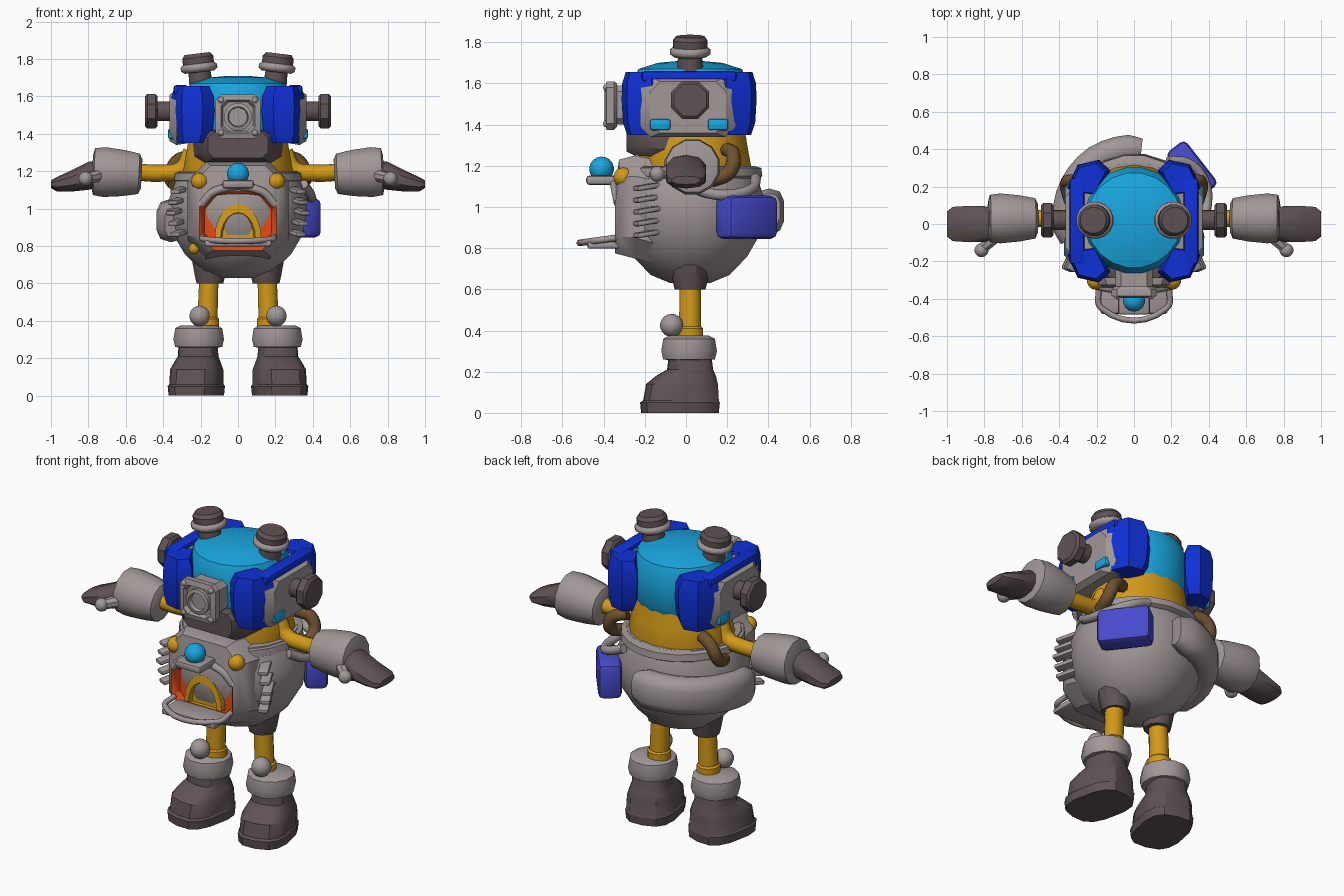
import bpy, bmesh, math
from mathutils import Vector, Matrix

if "Cube" in bpy.data.objects:
    bpy.data.objects.remove(bpy.data.objects["Cube"])


def material(name, *rgb):
    m = bpy.data.materials.new(name)
    m.use_nodes = True
    m.diffuse_color = (*rgb, 1)
    m.node_tree.nodes["Principled BSDF"].inputs["Base Color"].default_value = (*rgb, 1)
    return m


GREY = material("warm_grey", .36, .31, .31)
DARK = material("dark_grey", .115, .085, .09)
CYAN = material("cyan", .01, .38, .74)
BLUE = material("deep_blue", .005, .03, .68)
INDIGO = material("indigo", .065, .07, .62)
GOLD = material("gold", .64, .32, .01)
RED = material("orange_red", .85, .075, .01)
BROWN = material("brown", .16, .085, .03)


def finish(name, bm, mats, angle=35):
    bmesh.ops.recalc_face_normals(bm, faces=bm.faces)
    me = bpy.data.meshes.new(name)
    bm.to_mesh(me)
    bm.free()
    for m in mats if isinstance(mats, tuple) else (mats,):
        me.materials.append(m)
    me.shade_smooth()
    me.set_sharp_from_angle(angle=math.radians(angle))
    ob = bpy.data.objects.new(name, me)
    bpy.context.collection.objects.link(ob)
    return ob


def loft(name, mats, rings, accent=None, angle=35):
    """Skin closed rings and cap both ends; bands from accent on use slot 1."""
    bm = bmesh.new()
    loops = [[bm.verts.new(p) for p in r] for r in rings]
    n = len(loops[0])
    for k, (a, b) in enumerate(zip(loops, loops[1:])):
        for i in range(n):
            f = bm.faces.new((a[i], a[(i + 1) % n], b[(i + 1) % n], b[i]))
            f.material_index = int(accent is not None and k >= accent)
    bm.faces.new(loops[0])
    bm.faces.new(loops[-1]).material_index = int(accent is not None)
    return finish(name, bm, mats, angle)


def oval(cx, cy, z, rx, ry, n=14, power=1.0):
    pts = []
    for i in range(n):
        c, s = math.cos(math.tau * (i + .5) / n), math.sin(math.tau * (i + .5) / n)
        pts.append(Vector((cx + rx * math.copysign(abs(c) ** power, c),
                           cy + ry * math.copysign(abs(s) ** power, s), z)))
    return pts


def lathe(name, mat, profile, origin=(0, 0, 0), axis=(0, 0, 1), n=16, sy=1.0, angle=35):
    """Revolve (radius, distance) pairs about an axis."""
    q = Vector(axis).to_track_quat('Z', 'Y')
    rings = [[Vector(origin) + q @ p for p in oval(0, 0, t, r, r * sy, n)] for r, t in profile]
    return loft(name, mat, rings, angle=angle)


def rod(name, mat, a, b, r1, r2=None, n=12):
    d = Vector(b) - Vector(a)
    return lathe(name, mat, [(r1, 0), (r2 or r1, d.length)], a, d, n)


def ball(name, mat, at, r):
    bm = bmesh.new()
    bmesh.ops.create_uvsphere(bm, u_segments=14, v_segments=9, radius=r,
                              matrix=Matrix.Translation(at))
    return finish(name, bm, mat, 60)


def box(name, mat, at, size, bevel=.02, turn=0, tilt=0):
    bm = bmesh.new()
    bmesh.ops.create_cube(bm, size=1, matrix=Matrix.Diagonal((*size, 1)))
    bmesh.ops.bevel(bm, geom=bm.edges[:], offset=bevel, segments=2, affect='EDGES', profile=.5)
    bmesh.ops.transform(bm, verts=bm.verts, matrix=Matrix.Translation(at)
                        @ Matrix.Rotation(turn, 4, 'Z') @ Matrix.Rotation(tilt, 4, 'X'))
    return finish(name, bm, mat)


def tube(name, mat, points, r):
    cu = bpy.data.curves.new(name, 'CURVE')
    cu.dimensions, cu.bevel_depth, cu.bevel_resolution = '3D', r, 2
    cu.resolution_u, cu.use_fill_caps = 6, True
    sp = cu.splines.new('BEZIER')
    sp.bezier_points.add(len(points) - 1)
    for bp, p in zip(sp.bezier_points, points):
        bp.co, bp.handle_left_type, bp.handle_right_type = p, 'AUTO', 'AUTO'
    cu.materials.append(mat)
    ob = bpy.data.objects.new(name, cu)
    bpy.context.collection.objects.link(ob)
    bpy.ops.object.select_all(action='DESELECT')
    ob.select_set(True)
    bpy.context.view_layer.objects.active = ob
    bpy.ops.object.convert(target='MESH')
    bpy.context.object.data.shade_smooth()


def panel(hx, z0, z1, y, c):
    """Chamfered rectangle facing the front."""
    return [Vector((x, y, z)) for x, z in (
        (-hx, z0 + c), (-hx + c, z0), (hx - c, z0), (hx, z0 + c),
        (hx, z1 - c), (hx - c, z1), (c - hx, z1), (-hx, z1 - c))]


# Torso, neck and collar
lathe("torso", GREY, [(.1, .63), (.2, .67), (.29, .76), (.35, .86), (.37, .96), (.37, 1.06),
                      (.34, 1.14), (.32, 1.2), (.28, 1.2), (.27, 1.12)], (0, .02, 0), n=20, sy=.97, angle=50)
lathe("neck", GOLD, [(.28, 1.1), (.3, 1.2), (.28, 1.3), (.26, 1.42)], (0, .04, 0), n=18, sy=.92)
lathe("collar", GREY, [(.31, 1.13), (.345, 1.15), (.34, 1.19), (.3, 1.2)], (0, .03, 0), n=20)

# Chest with recessed furnace mouth
loft("furnace_chest", (GREY, RED), [
    panel(.27, .70, 1.21, -.05, .1), panel(.27, .75, 1.25, -.25, .1),
    panel(.235, .77, 1.23, -.325, .09), panel(.205, .775, 1.09, -.345, .08),
    panel(.195, .785, 1.08, -.335, .075), panel(.18, .8, 1.065, -.3, .07)], accent=3)


def arch(k, y):
    return [Vector((.125 * k * math.cos(a), y, .84 + .185 * k * math.sin(a)))
            for a in (math.pi * i / 10 for i in range(11))]


loft("furnace_door", GOLD, [arch(1, -.28), arch(1, -.335), arch(.75, -.34), arch(.68, -.315)])
tube("mouth_brow", GREY, [(-.2, -.33, 1.02), (-.12, -.345, 1.095), (.12, -.345, 1.095), (.2, -.33, 1.02)], .022)
box("furnace_tray", GREY, (0, -.4, .815), (.36, .16, .035), .012)
tube("tray_rim", GREY, [(-.19, -.34, .85), (-.175, -.45, .835), (.175, -.45, .835), (.19, -.34, .85)], .016)
box("lamp_shelf", GREY, (0, -.405, 1.13), (.17, .16, .045), .015)
ball("chest_lamp", CYAN, (0, -.41, 1.185), .06)
ball("lower_rivet", GOLD, (-.235, -.22, .785), .03)

# Head dome, jaw and lens
lathe("head_dome", CYAN, [(.25, 1.36), (.28, 1.42), (.285, 1.6), (.255, 1.67), (.16, 1.7), (.05, 1.71)],
      (0, .02, 0), n=20, angle=45)
loft("jaw", DARK, [panel(.24, 1.24, 1.42, -.08, .04), panel(.2, 1.25, 1.42, -.25, .04),
                   panel(.16, 1.27, 1.41, -.29, .03)])
loft("lens_mount", GREY, [panel(.1, 1.4, 1.59, -.2, .03), panel(.1, 1.4, 1.59, -.35, .03)])
loft("lens_frame", GREY, [panel(.105, 1.39, 1.6, -.335, .03), panel(.12, 1.375, 1.61, -.35, .03),
                          panel(.12, 1.375, 1.61, -.385, .03), panel(.09, 1.405, 1.58, -.395, .03),
                          panel(.08, 1.415, 1.57, -.37, .03)])
lathe("lens_ring", GREY, [(.075, 0), (.075, .03), (.055, .035), (.05, .01)], (0, -.36, 1.49), (0, -1, 0))
for x in (-.09, .09):
    for z in (1.405, 1.58):
        ball("lens_bolt", GREY, (x, -.385, z), .018)

for s in (-1, 1):
    side = "left" if s > 0 else "right"

    # Side head plates, blue corner pads, ears and vents
    plate = [[Vector((s * x, p.x + .01, p.z)) for p in panel(w, z0, z1, 0, .05)]
             for x, w, z0, z1 in ((.2, .25, 1.36, 1.64), (.33, .23, 1.34, 1.63), (.365, .185, 1.36, 1.61))]
    loft(side + "_head_plate", GREY, plate)
    corner = ((.13, -.27), (.19, -.325), (.3, -.3), (.355, -.18), (.33, -.15), (.2, -.13))
    for f, end in ((1, "front"), (-1, "rear")):
        rings = []
        for z, k in ((1.35, .75), (1.41, .96), (1.52, 1.03), (1.6, 1), (1.655, .82)):
            rings.append([Vector((s * (.26 + (x - .26) * k), .015 + f * (-.23 + (y + .23) * k), z))
                          for x, y in corner])
        loft(f"{side}_{end}_head_pad", BLUE, rings, angle=30)
        box(f"{side}_{end}_vent", CYAN, (s * .355, .015 - f * .14, 1.4), (.04, .1, .055), .012)
    box(side + "_head_rail", BLUE, (s * .305, .015, 1.635), (.08, .46, .05), .015)
    rod(side + "_ear_stem", DARK, (s * .34, .02, 1.52), (s * .44, .02, 1.52), .055)
    lathe(side + "_ear_disc", DARK, [(.085, 0), (.1, .012), (.1, .055), (.085, .068)],
          (s * .43, .02, 1.52), (s, 0, 0), 8)

    # Chimneys
    base, lean = (s * .195, .02, 1.64), (s * .12, 0, 1)
    lathe(side + "_chimney", DARK, [(.065, 0), (.06, .1), (.085, .13), (.085, .17), (.07, .19)], base, lean)
    lathe(side + "_chimney_ring", GREY, [(.08, .09), (.1, .105), (.1, .125), (.08, .14)], base, lean, angle=60)

    # Chest rivets, ribs and hose
    ball(side + "_chest_rivet", GOLD, (s * .205, -.305, 1.145), .047)
    for i in range(5):
        box(side + "_rib", GREY, (s * (.335 - .012 * abs(i - 2)), -.19, .87 + .057 * i),
            (.06, .13, .026), .01, s * .45, .15)
    tube(side + "_hose", BROWN, [(s * .25, .2, 1.28), (s * .33, .23, 1.25), (s * .36, .21, 1.17),
                                 (s * .34, .12, 1.13)], .036)

    # Arm, cuff and mitten
    tube(side + "_arm", GOLD, [(s * .25, .03, 1.3), (s * .3, .03, 1.21), (s * .4, .03, 1.19),
                               (s * .55, .03, 1.195)], .046)
    lathe(side + "_arm_cuff", GREY, [(.08, 0), (.112, .015), (.128, .1), (.138, .2), (.13, .255), (.09, .265)],
          (s * .515, .03, 1.185), (s, 0, .05), 12)
    hand = []
    for x, z, ry, rz in ((.74, 1.185, .08, .07), (.8, 1.175, .1, .075), (.9, 1.145, .1, .055),
                         (.97, 1.13, .095, .038), (1, 1.13, .07, .02)):
        hand.append([Vector((s * x, p.x, z + p.y)) for p in oval(0, 0, 0, ry, rz, 10, .8)])
    loft(side + "_mitten", DARK, hand, angle=45)
    rod(side + "_thumb", GREY, (s * .73, -.06, 1.18), (s * .815, -.135, 1.16), .035, .03, 8)
    ball(side + "_thumb_tip", GREY, (s * .815, -.14, 1.16), .038)

    # Leg, hip, ankle and boot
    lathe(side + "_hip", DARK, [(.1, .12), (.085, .04), (.075, 0)], (s * .15, .02, .6), n=10)
    rod(side + "_leg", GOLD, (s * .155, .02, .65), (s * .165, .02, .36), .053, .056)
    lathe(side + "_leg_ring", GOLD, [(.065, 0), (.065, .05), (.055, .06)], (s * .165, .02, .36))
    ball(side + "_ankle_knob", GREY, (s * .205, -.07, .425), .056)
    lathe(side + "_ankle_cuff", GREY, [(.09, .255), (.13, .26), (.14, .3), (.13, .36), (.1, .375)],
          (s * .21, .015, 0), n=12)
    turn = Matrix.Rotation(s * .2, 3, 'Z')
    boot = [[turn @ p + Vector((s * .215, .01, 0)) for p in oval(0, y, z, rx, ry, 14, .7)]
            for z, y, rx, ry in ((0, -.04, .14, .19), (.05, -.04, .145, .195), (.06, -.035, .138, .185),
                                 (.14, -.03, .135, .175), (.18, -.01, .118, .145), (.21, .01, .105, .11),
                                 (.29, .01, .1, .1))]
    loft(side + "_boot", DARK, boot, angle=30)

# Wrapped pack on the back right, pouch and strap on the back left
pack = []
for i in range(13):
    a = math.radians(84 + 9.5 * i)
    out = Vector((math.cos(a), math.sin(a), 0))
    k = .75 if i in (0, 12) else 1
    mid = out * (.385 - .0035 * max(i - 4, 0)) + Vector((0, .02, .985 - .005 * i))
    pack.append([mid + out * p.x * k + Vector((0, 0, p.y * k)) for p in oval(0, 0, 0, .075, .11, 10, .7)])
loft("back_pack", GREY, pack, angle=50)
box("side_pouch", INDIGO, (.31, .295, .95), (.3, .13, .21), .03, math.radians(-52))
tube("pouch_strap", GREY, [(.35, -.02, 1.13), (.39, .1, 1.07), (.38, .22, 1.06), (.3, .32, 1.09),
                           (.18, .34, 1.14)], .026)
